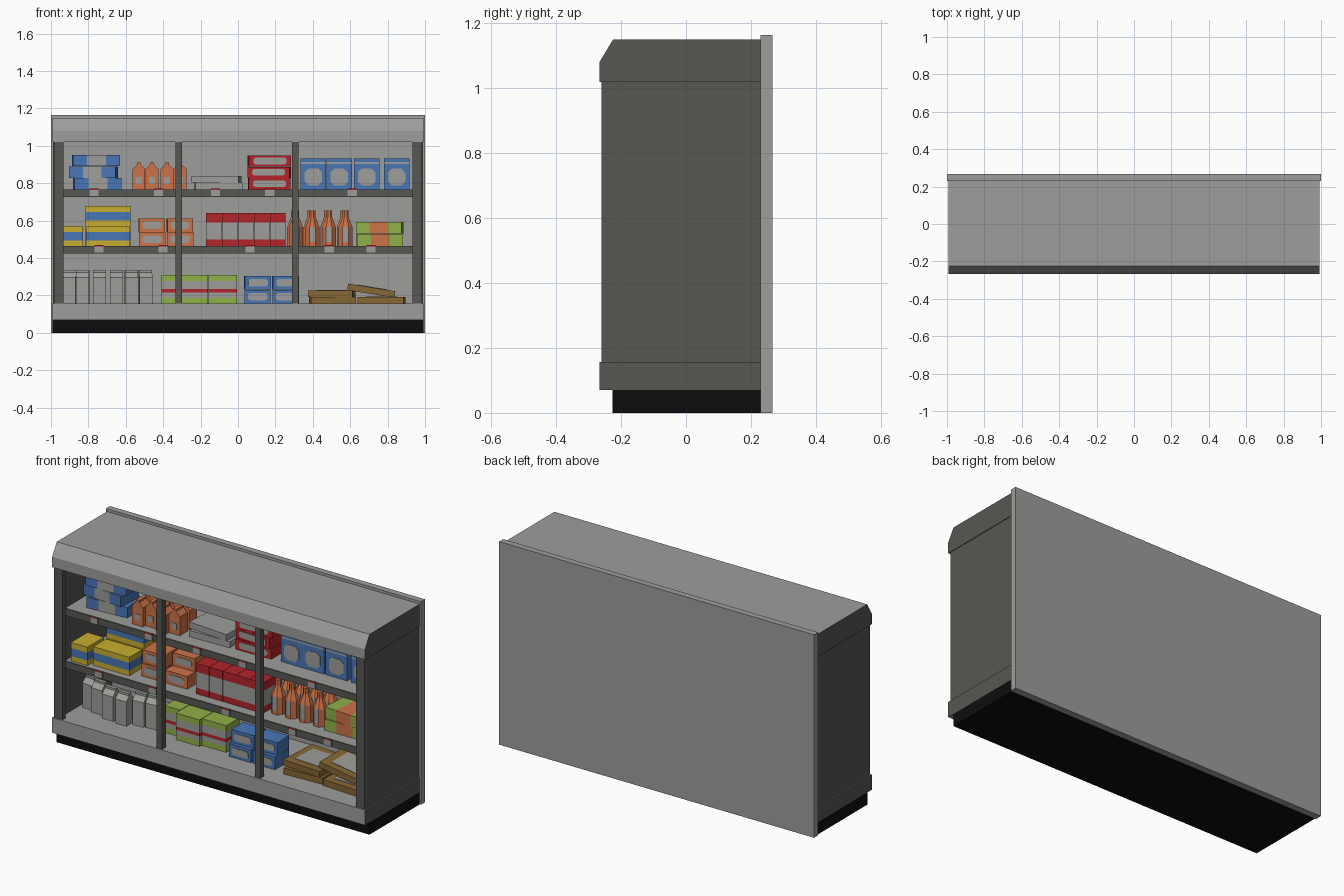
import bpy, bmesh, math
from mathutils import Vector

if "Cube" in bpy.data.objects:
    bpy.data.objects.remove(bpy.data.objects["Cube"])

COL = {
    "light_grey": (0.34, 0.34, 0.325), "dark_grey": (0.095, 0.095, 0.086),
    "black": (0.004, 0.004, 0.004), "blue": (0.065, 0.18, 0.47),
    "orange": (0.60, 0.17, 0.065), "red": (0.45, 0.018, 0.024),
    "yellow": (0.58, 0.42, 0.03), "green": (0.28, 0.44, 0.065),
    "brown": (0.24, 0.135, 0.033),
}
NAMES = list(COL)
MATS = []
for n in NAMES:
    m = bpy.data.materials.new(n)
    m.diffuse_color = (*COL[n], 1)
    m.use_nodes = True
    m.node_tree.nodes["Principled BSDF"].inputs["Base Color"].default_value = m.diffuse_color
    MATS.append(m)
idx = NAMES.index


def finish(bm, name, loc=(0, 0, 0), rot=(0, 0, 0)):
    """Turn a bmesh into an object holding only the materials it uses."""
    bmesh.ops.recalc_face_normals(bm, faces=bm.faces)
    used = sorted({f.material_index for f in bm.faces})
    for f in bm.faces:
        f.material_index = used.index(f.material_index)
    me = bpy.data.meshes.new(name)
    bm.to_mesh(me)
    bm.free()
    for u in used:
        me.materials.append(MATS[u])
    ob = bpy.data.objects.new(name, me)
    ob.location, ob.rotation_euler = loc, rot
    bpy.context.collection.objects.link(ob)
    return ob


def prism(bm, pts, d, mat):
    """Extrude a closed loop of 3D points by vector d."""
    a = [bm.verts.new(p) for p in pts]
    b = [bm.verts.new(Vector(p) + Vector(d)) for p in pts]
    n = len(a)
    fs = [bm.faces.new(a), bm.faces.new(b[::-1])]
    fs += [bm.faces.new((a[i], a[(i + 1) % n], b[(i + 1) % n], b[i])) for i in range(n)]
    for f in fs:
        f.material_index = idx(mat)
    return fs


def box(name, xr, yr, zr, mat, rz=0, ry=0, bands=None, label=None, top=None):
    """Box; bands=(axis, [(lo, hi, colour)]) as fractions; label=(w, h, cz, corner)."""
    size = Vector((xr[1] - xr[0], yr[1] - yr[0], zr[1] - zr[0]))
    c = ((xr[0] + xr[1]) / 2, (yr[0] + yr[1]) / 2, (zr[0] + zr[1]) / 2)
    bm = bmesh.new()
    bmesh.ops.create_cube(bm, size=1)
    for v in bm.verts:
        v.co = Vector(p * s for p, s in zip(v.co, size))
    for f in bm.faces:
        f.material_index = idx(mat)
    if bands:
        ax, lst = bands
        no = Vector((0, 0, 0))
        no[ax] = 1
        for lo, hi, _ in lst:
            for t in (lo, hi):
                bmesh.ops.bisect_plane(bm, geom=bm.verts[:] + bm.edges[:] + bm.faces[:],
                                       plane_co=no * (t - 0.5) * size[ax], plane_no=no)
        for f in bm.faces:
            t = f.calc_center_median()[ax] / size[ax] + 0.5
            if abs(f.normal[ax]) < 0.5:
                for lo, hi, col in lst:
                    if lo < t < hi:
                        f.material_index = idx(col)
    if label:
        w, h, cz, k = label
        w, h, cz = w * size.x / 2, h * size.z / 2, (cz - 0.5) * size.z
        k *= min(w, h)
        corners = [(w - k, h), (w, h - k), (w, k - h), (w - k, -h),
                   (k - w, -h), (-w, k - h), (-w, h - k), (k - w, h)]
        prism(bm, [(x, -size.y / 2 - 0.003, z + cz) for x, z in corners], (0, 0.004, 0), "light_grey")
    if top:
        a, b, z = size.x * 0.32, size.y * 0.32, size.z / 2
        prism(bm, [(-a, -b, z), (a, -b, z), (a, b, z), (-a, b, z)], (0, 0, 0.003), top)
    return finish(bm, name, c, (0, ry, rz))


def carton(name, x, y, z, w, h, mat, rz=0, label=False):
    """Gable-topped drink carton with a sealed fin."""
    bm = bmesh.new()
    r, s = w / 2, h - w * 0.55
    prof = [(-r, 0), (r, 0), (r, s), (r * 0.3, h - 0.012), (r * 0.3, h),
            (-r * 0.3, h), (-r * 0.3, h - 0.012), (-r, s)]
    prism(bm, [(a, -r, b) for a, b in prof], (0, w, 0), mat)
    if label:
        a = r * 0.5
        prism(bm, [(-a, -r - 0.003, 0.03), (a, -r - 0.003, 0.03), (a, -r - 0.003, 0.065),
                   (-a, -r - 0.003, 0.065)], (0, 0.004, 0), "light_grey")
    return finish(bm, name, (x, y, z), (0, 0, rz))


def bottle(name, x, y, z):
    """Eight-sided bottle with a pale front label."""
    bm = bmesh.new()
    rings = []
    for r, h in ((0.037, 0), (0.037, 0.02), (0.037, 0.1), (0.016, 0.155), (0.016, 0.19)):
        rings.append([bm.verts.new((r * 1.08 * math.cos((i + 0.5) * math.pi / 4),
                                    r * 1.08 * math.sin((i + 0.5) * math.pi / 4), h)) for i in range(8)])
    bm.faces.new(rings[0])
    bm.faces.new(rings[-1])
    for k, (a, b) in enumerate(zip(rings, rings[1:])):
        for i in range(8):
            bm.faces.new((a[i], a[(i + 1) % 8], b[(i + 1) % 8], b[i]))
    for f in bm.faces:
        c = f.calc_center_median()
        front = c.y < -0.03 and abs(c.x) < 0.01 and 0.02 < c.z < 0.1
        f.material_index = idx("light_grey" if front else "orange")
    return finish(bm, name, (x, y, z))


def cabinet_section(name, prof):
    """Full-width profile: light body with dark end caps."""
    bm = bmesh.new()
    for f in prism(bm, [(-0.993, y, z) for y, z in prof], (1.986, 0, 0), "light_grey")[:2]:
        f.material_index = idx("dark_grey")
    return finish(bm, name)


# Cabinet shell
box("back_panel", (-1, 1), (0.23, 0.267), (0, 1.165), "light_grey")
box("kick_plinth", (-0.993, 0.993), (-0.226, 0.231), (0, 0.07), "black")
cabinet_section("base", [(-0.267, 0.07), (0.23, 0.07), (0.23, 0.157), (-0.267, 0.157)])
cabinet_section("canopy", [(-0.267, 1.02), (0.23, 1.02), (0.23, 1.15), (-0.225, 1.15), (-0.267, 1.08)])
for s, n in ((-1, "left"), (1, "right")):
    box(n + "_side", sorted((s * 0.96, s * 0.988)), (-0.248, 0.23), (0.157, 1.02), "dark_grey")
    box(n + "_post", sorted((s * 0.932, s * 0.985)), (-0.26, -0.235), (0.157, 1.02), "dark_grey")
for x in (-0.317, 0.307):
    box("middle_post", (x - 0.017, x + 0.017), (-0.26, -0.225), (0.157, 1.02), "dark_grey")

# Shelves with dark lips and price tags
S0, S1, S2 = 0.157, 0.465, 0.767
for top, tags in ((S1, (-0.743, -0.401, 0.064, 0.487, 0.711)), (S2, (-0.77, -0.425, -0.12, 0.17, 0.61))):
    box("shelf", (-0.96, 0.96), (-0.19, 0.23), (top - 0.03, top), "light_grey")
    box("shelf_lip", (-0.96, 0.96), (-0.2, -0.19), (top - 0.04, top), "dark_grey")
    for x in tags:
        box("price_tag", (x - 0.025, x + 0.025), (-0.208, -0.2), (top - 0.036, top + 0.005), "light_grey",
            bands=(2, [(0.8, 1, "red")]))

# Top shelf: blue packs, cartons, flat boxes, red stack, blue boxes
for i, dx in enumerate((0.012, -0.008, 0.005)):
    box("blue_pack", (-0.89 + dx, -0.64 + dx), (-0.12, 0.03), (S2 + i * 0.062, S2 + i * 0.062 + 0.061), "blue",
        rz=(0.06, -0.08, 0.04)[i], bands=(0, [(0.3, 0.7, "light_grey")]))
for x, y in ((-0.53, -0.12), (-0.46, -0.1), (-0.38, -0.12), (-0.31, -0.1)):
    carton("orange_carton", x, y, S2, 0.068, 0.145, "orange", label=True)
    carton("orange_carton_rear", x, y + 0.09, S2, 0.068, 0.145, "orange")
box("flat_box_lower", (-0.23, 0.02), (-0.11, 0.09), (S2, S2 + 0.036), "light_grey", rz=0.03)
box("flat_box_upper", (-0.24, 0.01), (-0.1, 0.1), (S2 + 0.036, S2 + 0.072), "light_grey", rz=-0.08)
for i in range(3):
    z = S2 + i * 0.061
    box("red_box", (0.055, 0.28), (-0.1, 0.04), (z, z + 0.06), "red",
        rz=(0.02, -0.06, 0.05)[i], label=(0.78, 0.6, 0.5, 0.5))
for x in (0.335, 0.473, 0.62, 0.78):
    box("blue_box", (x, x + 0.136), (-0.09, 0.05), (S2, S2 + 0.165), "blue",
        label=(0.68, 0.55, 0.4, 0.45), bands=(2, [(0.83, 0.88, "light_grey")]))

# Middle shelf: yellow boxes, orange boxes, red boxes, bottles, green packs
for xr, yr, z in (((-0.935, -0.83), (-0.18, -0.03), S1), ((-0.81, -0.58), (-0.157, -0.04), S1),
                  ((-0.815, -0.575), (-0.03, 0.1), S1), ((-0.815, -0.575), (-0.03, 0.1), S1 + 0.107)):
    box("yellow_box", xr, yr, (z, z + 0.106), "yellow", bands=(2, [(0.27, 0.7, "blue")]))
for x in (-0.53, -0.38):
    box("orange_box_lower", (x, x + 0.142), (-0.12, 0.02), (S1, S1 + 0.073), "orange",
        label=(0.72, 0.55, 0.5, 0.5))
    y = -0.11 if x < -0.4 else -0.05
    box("orange_box_upper", (x, x + 0.138), (y, y + 0.13), (S1 + 0.073, S1 + 0.147), "orange",
        label=(0.72, 0.55, 0.5, 0.5), rz=0.03)
for i in range(5):
    x = -0.171 + i * 0.0855
    box("red_carton", (x, x + 0.084), (-0.138, 0), (S1, S1 + 0.175), "red",
        bands=(2, [(0.2, 0.72, "light_grey")]))
for x in (0.31, 0.398, 0.487, 0.575):
    bottle("orange_bottle", x, -0.075, S1)
    bottle("orange_bottle_rear", x - 0.01, 0.03, S1)
for i, rz in enumerate((0.03, -0.07)):
    box("green_pack", (0.635, 0.88), (-0.12, 0.03), (S1 + i * 0.065, S1 + i * 0.065 + 0.064), "green",
        rz=rz, bands=(0, [(0.3, 0.7, "orange")]))

# Bottom: grey cartons, green boxes, blue boxes, brown flat boxes
for x, y in ((-0.9, -0.04), (-0.83, -0.06), (-0.74, -0.09), (-0.65, -0.1), (-0.57, -0.06), (-0.495, -0.05)):
    carton("grey_carton", x, y, S0, 0.07, 0.178, "light_grey", rz=math.pi / 2 + (x + 0.7) * 0.4)
for x0, x1, y in ((-0.41, -0.313, -0.08), (-0.31, -0.16, -0.12), (-0.158, -0.006, -0.1)):
    box("green_box", (x0, x1), (y, y + 0.12), (S0, S0 + 0.153), "green",
        bands=(2, [(0.2, 0.38, "light_grey"), (0.38, 0.5, "red"), (0.5, 0.78, "light_grey")]))
for i in range(2):
    for x in (0.035, 0.185):
        z = S0 + i * 0.074
        box("blue_carton", (x, x + 0.14), (-0.13 + i * 0.02, 0.0), (z, z + 0.073), "blue",
            rz=0.04 * i, label=(0.75, 0.55, 0.5, 0.5))
box("flat_carton_lower", (0.385, 0.625), (-0.14, 0.1), (S0, S0 + 0.035), "brown", rz=0.05, top="light_grey")
box("flat_carton_upper", (0.38, 0.62), (-0.13, 0.11), (S0 + 0.036, S0 + 0.07), "brown", rz=-0.06, top="light_grey")
box("flat_carton_right", (0.645, 0.89), (-0.15, 0.09), (S0, S0 + 0.035), "brown", rz=-0.05, top="light_grey")
box("flat_carton_leaning", (0.585, 0.84), (-0.1, 0.13), (0.208, 0.243), "brown", ry=0.16, top="light_grey")
